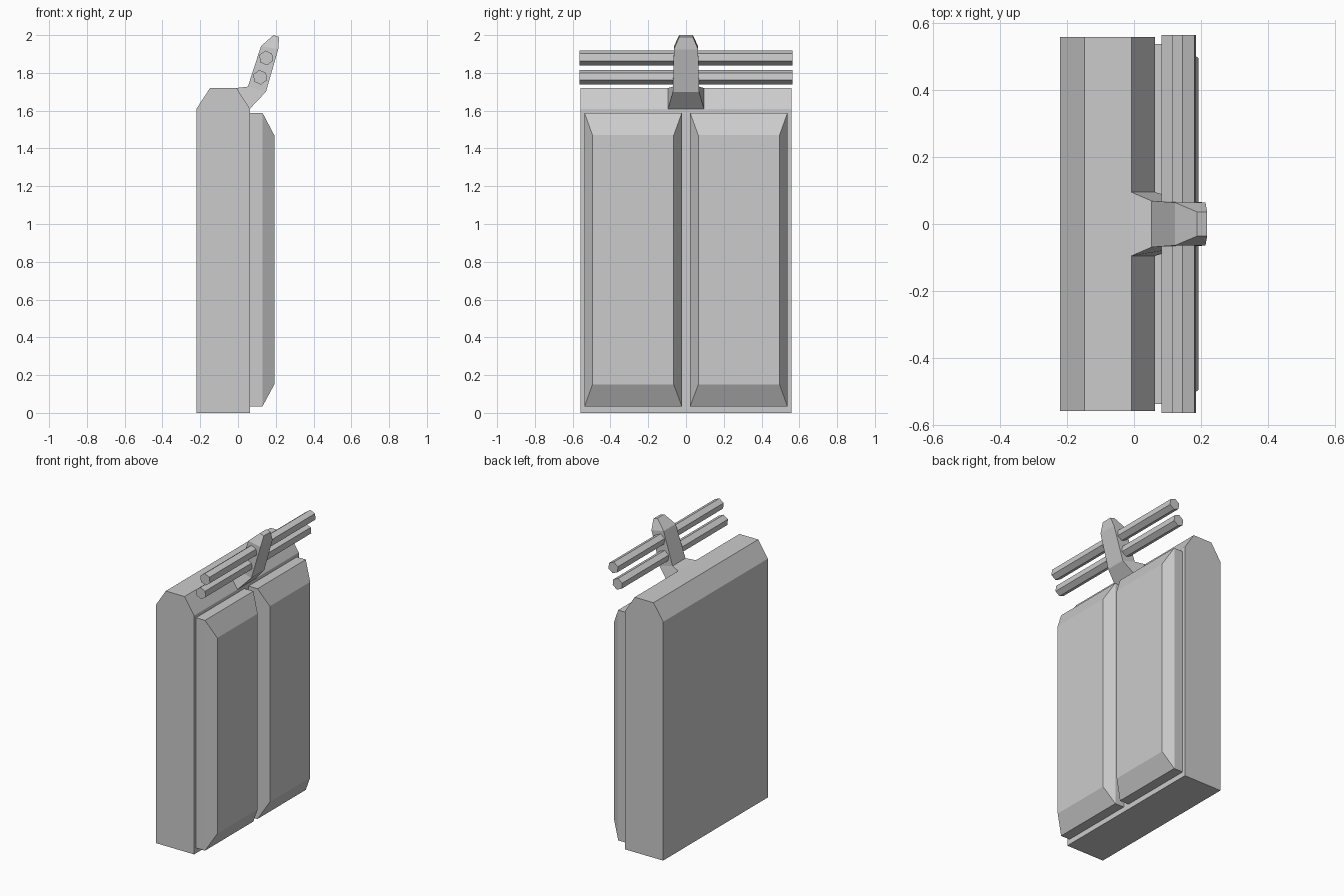
import bpy, bmesh, math

if "Cube" in bpy.data.objects:
    bpy.data.objects.remove(bpy.data.objects["Cube"])


def loft(name, rings):
    """Join equal-sized rings of points into a closed solid."""
    bm = bmesh.new()
    loops = [[bm.verts.new(p) for p in ring] for ring in rings]
    n = len(loops[0])
    for a, b in zip(loops, loops[1:]):
        for i in range(n):
            j = (i + 1) % n
            bm.faces.new((a[i], a[j], b[j], b[i]))
    bm.faces.new(loops[0][::-1])
    bm.faces.new(loops[-1])
    bmesh.ops.recalc_face_normals(bm, faces=bm.faces[:])
    mesh = bpy.data.meshes.new(name)
    bm.to_mesh(mesh)
    bm.free()
    obj = bpy.data.objects.new(name, mesh)
    bpy.context.collection.objects.link(obj)
    return obj


def extrude_y(name, profile, half):
    """Extrude an x/z profile symmetrically along y."""
    return loft(name, [[(x, y, z) for x, z in profile] for y in (-half, half)])


# Main slab with chamfered top edges
extrude_y("body", [(-0.22, 0), (0.063, 0), (0.063, 1.61), (-0.008, 1.72),
                   (-0.148, 1.72), (-0.22, 1.61)], 0.558)

# Two raised panels with bevelled faces
for side, label in ((-1, "left"), (1, "right")):
    rings = []
    for x, y0, y1, z0, z1 in ((0.06, 0.022, 0.537, 0.035, 1.588),
                              (0.13, 0.022, 0.537, 0.035, 1.588),
                              (0.192, 0.065, 0.495, 0.15, 1.47)):
        rings.append([(x, side * y0, z0), (x, side * y1, z0),
                      (x, side * y1, z1), (x, side * y0, z1)])
    loft("panel_" + label, rings)

# Leaning bracket: each section is a back edge, a front edge and a half width
sections = [((-0.008, 1.72), (0.063, 1.61), 0.095),
            ((0.052, 1.727), (0.148, 1.70), 0.069),
            ((0.122, 1.942), (0.213, 1.925), 0.064),
            ((0.188, 2.0), (0.218, 1.99), 0.036)]
loft("bracket", [[(a[0], -w, a[1]), (b[0], -w, b[1]),
                  (b[0], w, b[1]), (a[0], w, a[1])] for a, b, w in sections])

# Two hexagonal rails through the bracket
for label, cx, cz in (("upper", 0.149, 1.879), ("lower", 0.117, 1.777)):
    hexagon = [(cx + 0.039 * math.cos(math.radians(96 + 60 * i)),
                cz + 0.039 * math.sin(math.radians(96 + 60 * i))) for i in range(6)]
    extrude_y("rail_" + label, hexagon, 0.563)
